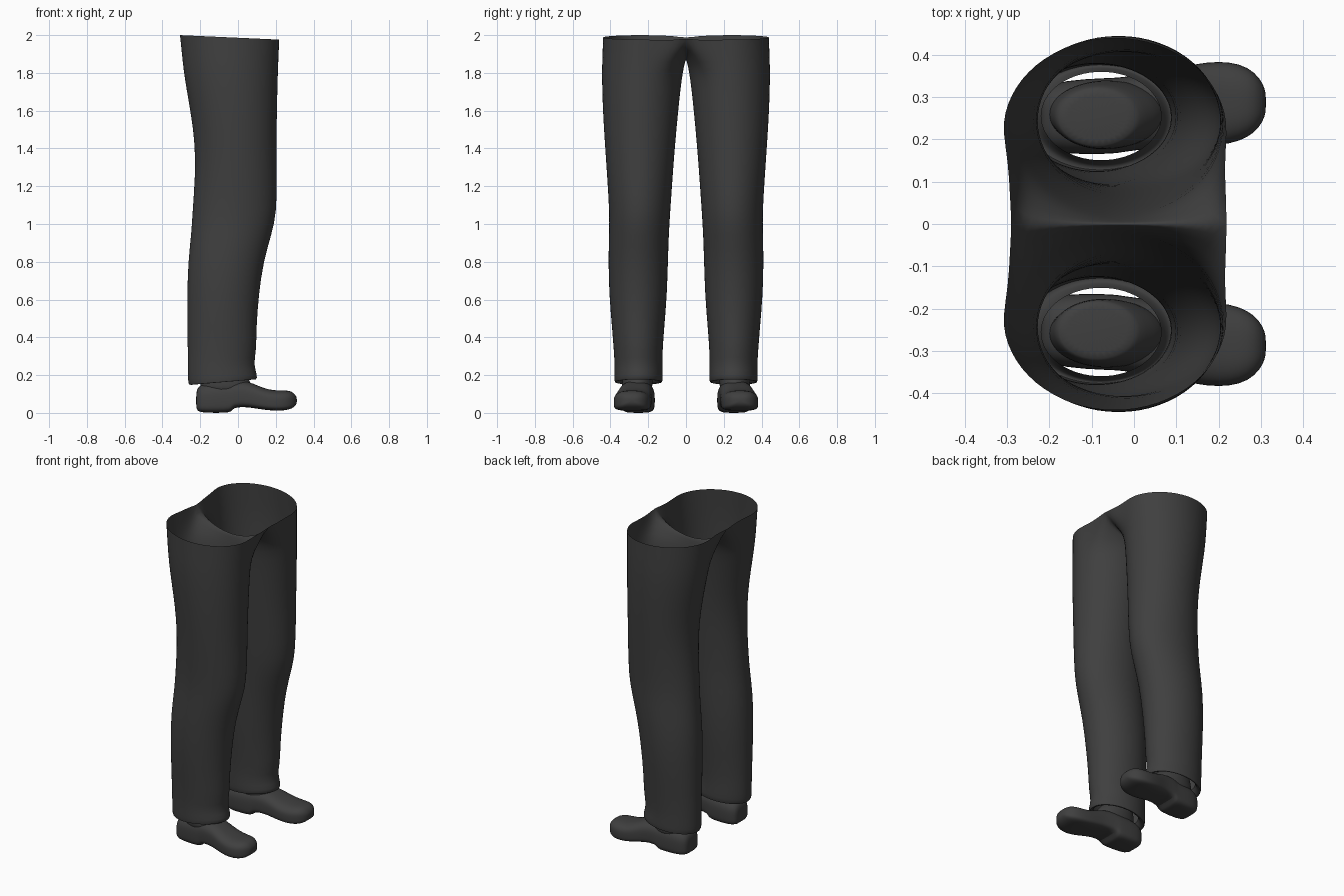
import bpy, bmesh
from math import sin, cos, pi, copysign

if "Cube" in bpy.data.objects:
    bpy.data.objects.remove(bpy.data.objects["Cube"])


def make_material(name, color):
    mat = bpy.data.materials.new(name)
    mat.use_nodes = True
    mat.diffuse_color = color
    mat.node_tree.nodes["Principled BSDF"].inputs["Base Color"].default_value = color
    return mat


charcoal = make_material("charcoal", (0.05, 0.05, 0.05, 1))
SIDES = 32


def loft(name, rings, caps=False):
    """Skin closed rings of points, mirror across y = 0 and smooth."""
    bm = bmesh.new()
    rows = [[bm.verts.new(p) for p in ring] for ring in rings]
    for a, b in zip(rows, rows[1:]):
        for i in range(SIDES):
            j = (i + 1) % SIDES
            bm.faces.new((a[i], a[j], b[j], b[i]))
    if caps:
        bm.faces.new(rows[0])
        bm.faces.new(rows[-1])
    bmesh.ops.recalc_face_normals(bm, faces=bm.faces)
    mesh = bpy.data.meshes.new(name)
    bm.to_mesh(mesh)
    bm.free()
    obj = bpy.data.objects.new(name, mesh)
    bpy.context.collection.objects.link(obj)
    mesh.materials.append(charcoal)
    mirror = obj.modifiers.new("Mirror", "MIRROR")
    mirror.use_axis = (False, True, False)
    mirror.merge_threshold = 0.002
    sub = obj.modifiers.new("Smooth", "SUBSURF")
    sub.levels = sub.render_levels = 1
    bpy.ops.object.select_all(action="DESELECT")
    bpy.context.view_layer.objects.active = obj
    obj.select_set(True)
    bpy.ops.object.shade_smooth_by_angle(angle=pi / 3)
    return obj


def oval(z, x0, x1, y0, y1, tilt=0.0):
    """Horizontal oval ring; tilt raises its +x side."""
    ring = []
    for i in range(SIDES):
        t = 2 * pi * i / SIDES
        ring.append(((x0 + x1) / 2 + (x1 - x0) / 2 * cos(t),
                     (y0 + y1) / 2 + (y1 - y0) / 2 * sin(t),
                     z + tilt * cos(t)))
    return ring


def waist():
    """Open rim outside, saddle-shaped crotch seam on the centre plane."""
    ring = []
    for i in range(SIDES):
        t = 2 * pi * i / SIDES
        c, s = cos(t), sin(t)
        rim_z = 1.988 - 0.012 * c
        if s > -0.001:
            ring.append((-0.045 + 0.265 * c, 0.22 + 0.22 * s, rim_z))
            continue
        k = min(1, -s / 0.55)
        u = c / cos(pi / 5.4) if k >= 1 else copysign(1, c)
        x = -0.035 + 0.255 * u - 0.01 * (1 - k)
        z = 1.875 + 0.11 * u * u if k >= 1 else rim_z - 0.005 * k
        ring.append((x, 0.22 * (1 - k), z))
    return ring


def blend(a, b, f):
    return [tuple(p + (q - p) * f for p, q in zip(u, v)) for u, v in zip(a, b)]


# Trouser legs: height, back, front, inner, outer, tilt
leg_rows = [
    (0.20, -0.22, 0.065, 0.15, 0.36, 0.012),
    (0.165, -0.235, 0.08, 0.14, 0.37, 0.014),
    (0.158, -0.262, 0.098, 0.125, 0.378, 0.015),
    (0.185, -0.266, 0.105, 0.122, 0.38, 0.012),
    (0.25, -0.266, 0.082, 0.125, 0.378, 0.008),
    (0.32, -0.267, 0.098, 0.124, 0.382, 0.004),
    (0.45, -0.268, 0.098, 0.115, 0.392),
    (0.62, -0.27, 0.11, 0.10, 0.407),
    (0.80, -0.265, 0.135, 0.095, 0.412),
    (0.95, -0.248, 0.18, 0.09, 0.408),
    (1.06, -0.242, 0.206, 0.083, 0.406),
    (1.25, -0.228, 0.206, 0.07, 0.418),
    (1.42, -0.228, 0.204, 0.057, 0.43),
    (1.58, -0.25, 0.207, 0.042, 0.44),
    (1.72, -0.275, 0.21, 0.028, 0.445),
    (1.82, -0.29, 0.213, 0.013, 0.446),
]
rings = [oval(*row) for row in leg_rows]
top = waist()
rings += [blend(rings[-1], top, 0.5), top]
loft("trousers", rings)

# Shoes: section along x, centre y, half width, bottom, top
shoe_rows = [
    (-0.222, 0.25, 0.045, 0.03, 0.10),
    (-0.215, 0.25, 0.07, 0.006, 0.14),
    (-0.17, 0.252, 0.088, 0.0, 0.16),
    (-0.06, 0.255, 0.090, 0.0, 0.17),
    (-0.035, 0.257, 0.089, 0.006, 0.17),
    (-0.025, 0.259, 0.089, 0.028, 0.17),
    (0.03, 0.265, 0.088, 0.032, 0.17),
    (0.08, 0.272, 0.090, 0.026, 0.157),
    (0.14, 0.28, 0.098, 0.016, 0.128),
    (0.20, 0.285, 0.100, 0.011, 0.118),
    (0.25, 0.287, 0.092, 0.013, 0.12),
    (0.285, 0.287, 0.072, 0.022, 0.115),
    (0.305, 0.287, 0.045, 0.038, 0.095),
    (0.312, 0.287, 0.02, 0.055, 0.078),
]


def shoe_section(x, y, w, z0, z1):
    """Rounded box with a flat sole and a narrower top."""
    ring = []
    for i in range(SIDES):
        t = 2 * pi * i / SIDES
        c, s = cos(t), sin(t)
        power = 0.75 if s > 0 else 0.45
        ring.append((x, y + w * copysign(abs(c) ** power, c),
                     z0 + (z1 - z0) * (0.45 + (0.55 if s > 0 else 0.45)
                                       * copysign(abs(s) ** power, s))))
    return ring


loft("shoes", [shoe_section(*row) for row in shoe_rows], caps=True)

# Ankle collars rising inside the hems
loft("shoe_collars", [
    oval(0.09, -0.205, 0.08, 0.18, 0.34),
    oval(0.15, -0.20, 0.075, 0.178, 0.34),
    oval(0.19, -0.195, 0.05, 0.175, 0.335),
    oval(0.235, -0.185, 0.01, 0.18, 0.325),
    oval(0.24, -0.175, 0.0, 0.185, 0.315),
], caps=True)
